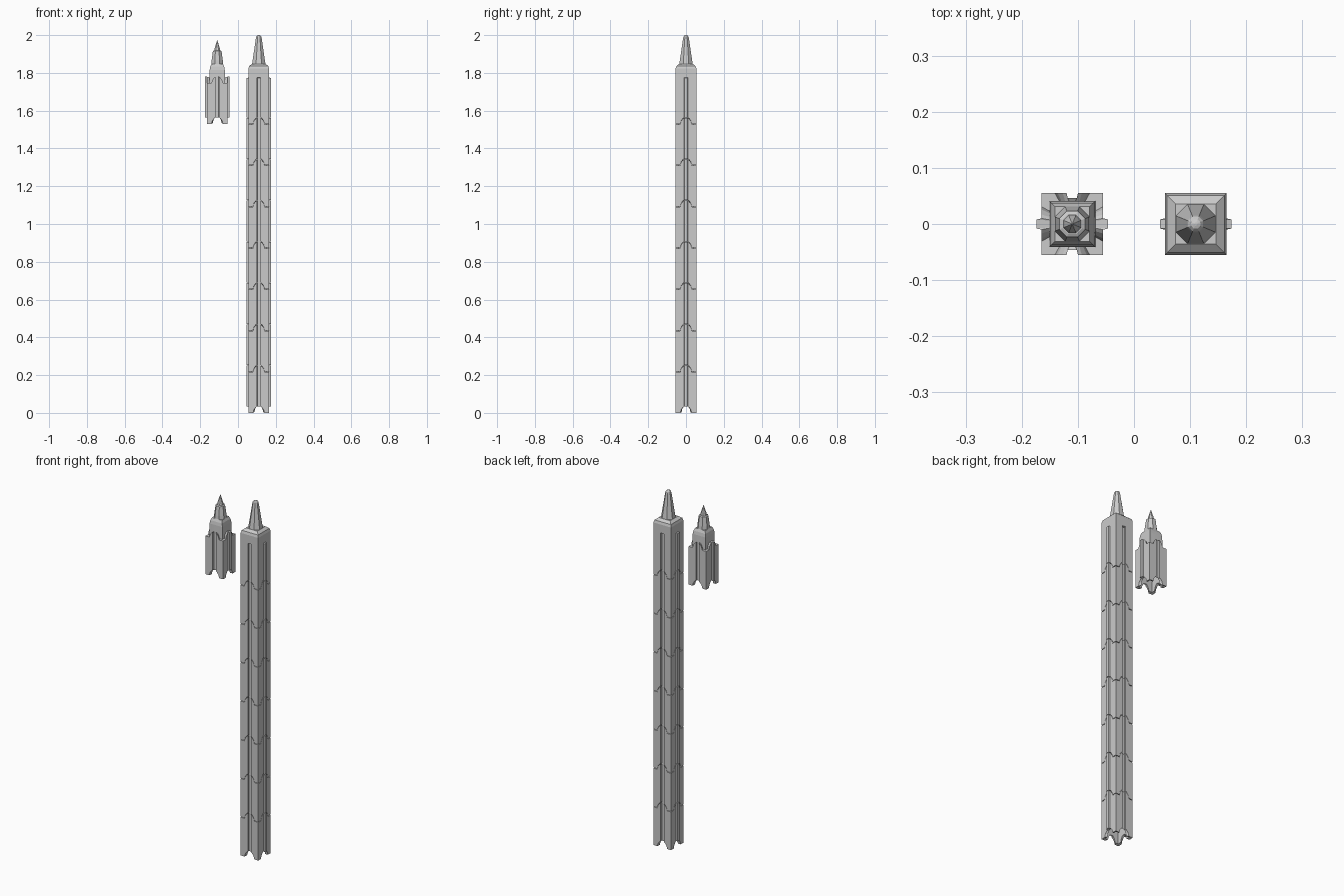
import bpy, bmesh, math

if "Cube" in bpy.data.objects:
    bpy.data.objects.remove(bpy.data.objects["Cube"])

PITCH = 1.53 / 7      # height of one stacked segment
H = 0.055             # half width of the square body
ARCH = [(-0.031, 0), (-0.026, 0.017), (-0.017, 0.029), (-0.010, 0.034), (-0.008, 0.034),
        (0.008, 0.034), (0.010, 0.034), (0.017, 0.029), (0.026, 0.017), (0.031, 0)]


def ring(half, z, arch=0.0, rib=0.0, spread=1.0):
    """Square loop: wavy in z by 'arch', ribs on x sides, grooves on y sides."""
    pts = []
    for side in range(4):
        a = side * math.pi / 2
        c, s = round(math.cos(a)), round(math.sin(a))
        out = 0.009 if side % 2 == 0 else -0.009
        local = [(half, -half, 0)]
        for u, h in ARCH:
            d = rib * out if abs(u) < 0.009 else 0
            local.append((half + d, u * spread * min(1, half / 0.04), h * arch))
        pts += [(x * c - y * s, x * s + y * c, z + h) for x, y, h in local]
    return pts


def circle(r, z, n=8):
    return [(r * math.cos((i + .5) * 2 * math.pi / n),
             r * math.sin((i + .5) * 2 * math.pi / n), z) for i in range(n)]


def loft(name, rings):
    """Bridge equal loops in order and cap both ends."""
    bm = bmesh.new()
    loops = [[bm.verts.new(p) for p in r] for r in rings]
    n = len(loops[0])
    for a, b in zip(loops, loops[1:]):
        for i in range(n):
            j = (i + 1) % n
            bm.faces.new((a[i], a[j], b[j], b[i]))
    bm.faces.new(loops[0][::-1])
    bm.faces.new(loops[-1])
    bmesh.ops.recalc_face_normals(bm, faces=bm.faces)
    me = bpy.data.meshes.new(name)
    bm.to_mesh(me)
    bm.free()
    return me


def place(name, mesh, x, z):
    ob = bpy.data.objects.new(name, mesh)
    ob.location = (x, 0, z)
    bpy.context.collection.objects.link(ob)
    return ob


# hollow underside shared by segments and cap
socket = [ring(0.004, 0.20), ring(0.02, 0.14), ring(0.034, 0.125), ring(0.043, 0.10),
          ring(0.043, 0.004, 1, 0, 0.75), ring(H, 0, 1, 1)]

# stackable segment: wavy body, square neck with bevelled top
segment = loft("segment", socket + [
    ring(H, PITCH - 0.003, 1, 1), ring(0.041, PITCH - 0.003, 0.9, 0, 0.75),
    ring(0.040, 0.285), ring(0.037, 0.303), ring(0.031, 0.317)])
# eight-sided holder and pointed lead
holder = loft("lead_holder", [circle(r, z) for r, z in
              [(0.034, 0.31), (0.032, 0.335), (0.025, 0.385), (0.019, 0.388)]])
lead = loft("lead_point", [circle(r, z) for r, z in
            [(0.019, 0.38), (0.014, 0.403), (0.0008, 0.443)]])

# seven stacked segments on the right, one loose segment on the left
spots = [(0.11, i * PITCH) for i in range(7)] + [(-0.11, 1.53)]
for i, (x, z) in enumerate(spots):
    place(f"segment_{i}", segment, x, z)
    place(f"lead_holder_{i}", holder, x, z)
    place(f"lead_point_{i}", lead, x, z)

# closing cap: ribs end below the bevelled shoulder
cap = loft("cap", socket + [
    ring(H, 0.243, 0, 1), ring(H, 0.245), ring(H, 0.292), ring(0.051, 0.306), ring(0.036, 0.318)])
place("cap", cap, 0.11, 1.53)

# eight-sided tapered tip with a rounded end
tip = loft("cap_tip", [circle(r, z) for r, z in
           [(0.038, 0.31), (0.038, 0.318), (0.017, 0.452), (0.0145, 0.462),
            (0.009, 0.468), (0.003, 0.47)]])
place("cap_tip", tip, 0.11, 1.53)
